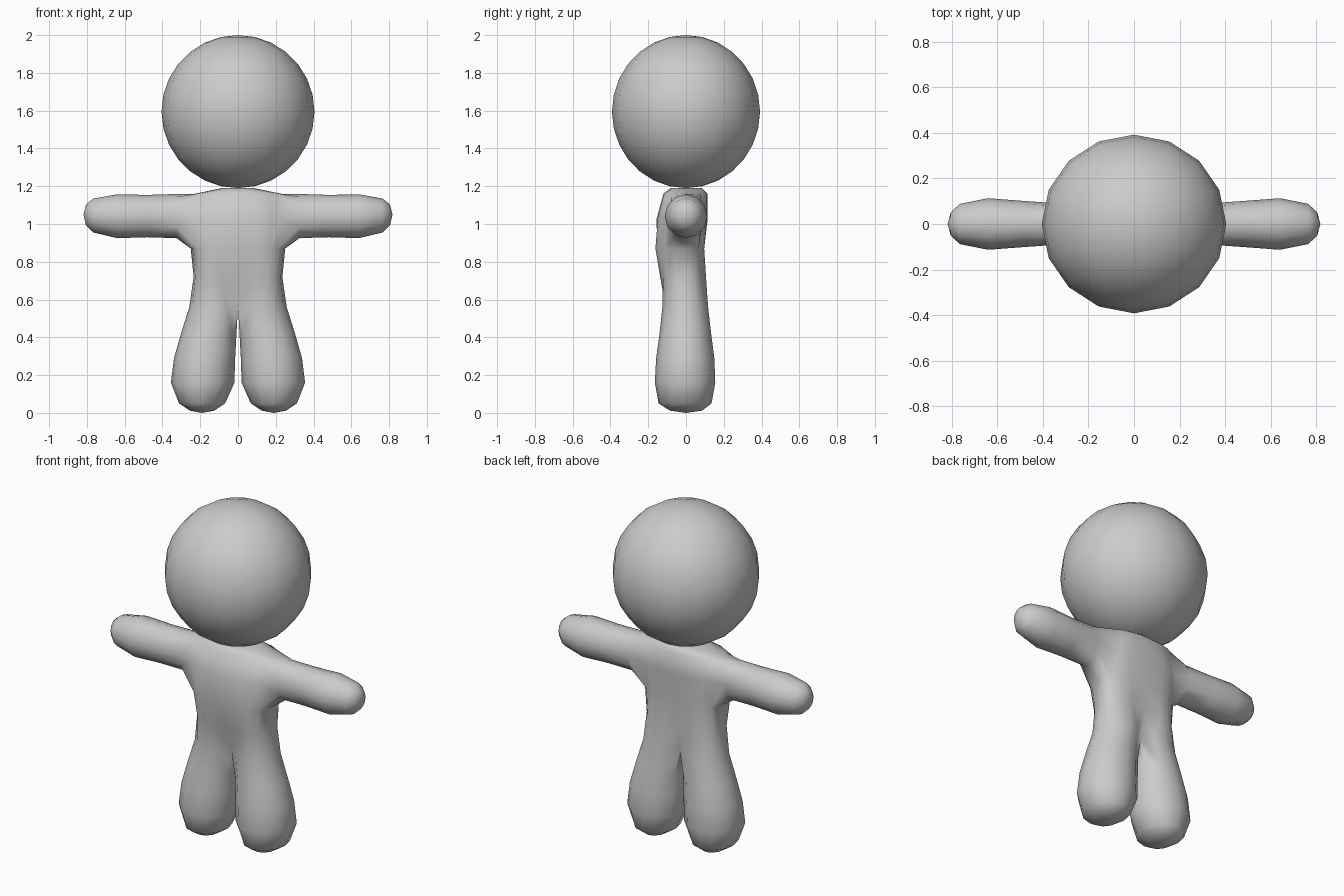
import bpy, bmesh
from math import sin, cos, radians

if "Cube" in bpy.data.objects:
    bpy.data.objects.remove(bpy.data.objects["Cube"])


def bridge(bm, a, b, closed=True):
    n = len(a)
    for i in range(n if closed else n - 1):
        j = (i + 1) % n
        bm.faces.new((a[i], a[j], b[j], b[i]))


def fan(bm, ring, co, closed=True):
    tip = bm.verts.new(co)
    n = len(ring)
    for i in range(n if closed else n - 1):
        bm.faces.new((ring[i], ring[(i + 1) % n], tip))


def power(v, p=0.75):
    return abs(v) ** p * (1 if v >= 0 else -1)


bm = bmesh.new()

# Leg: 12-sided rings (z, centre x, radius x, front y, back y), last one is the crotch
legs = []
for z, cx, rx, yf, yb in [
        (0.012, 0.19, 0.065, -0.085, 0.085),
        (0.05, 0.19, 0.122, -0.145, 0.135),
        (0.16, 0.187, 0.168, -0.165, 0.155),
        (0.29, 0.177, 0.162, -0.158, 0.15),
        (0.42, 0.155, 0.147, -0.14, 0.133),
        (0.56, 0.126, 0.132, -0.125, 0.117)]:
    ring = []
    for k in range(12):
        a = radians(30 * k)
        x = cx + rx * cos(a)
        if z > 0.5 and k in (5, 6, 7):
            x = 0
        y = sin(a) * (yb if sin(a) > 0 else -yf)
        ring.append(bm.verts.new((x, y, z)))
    legs.append(ring)
for a, b in zip(legs, legs[1:]):
    bridge(bm, a, b)
fan(bm, legs[0], (0.19, 0, 0.0))

# Torso: half rings (z, half width, front y, back y, centre groove)
torso = [[legs[-1][k] for k in range(-5, 6)]]
for z, w, yf, yb, g in [
        (0.72, 0.235, -0.142, 0.11, 0.78),
        (0.87, 0.25, -0.168, 0.10, 0.92),
        (1.03, 0.27, -0.155, 0.115, 1),
        (1.16, 0.23, -0.12, 0.115, 1),
        (1.19, 0.085, -0.08, 0.085, 1)]:
    ring = []
    for k in range(-5, 6):
        a = radians(18 * k)
        x = 0 if abs(k) == 5 else w * power(cos(a))
        y = power(sin(a)) * (yb if k > 0 else -yf) * (g if abs(k) == 5 else 1)
        ring.append(bm.verts.new((x, y, z)))
    torso.append(ring)
for i, (a, b) in enumerate(zip(torso, torso[1:])):
    if i in (2, 3):     # leave the arm opening
        bridge(bm, a[:4], b[:4], False)
        bridge(bm, a[7:], b[7:], False)
    else:
        bridge(bm, a, b, False)
fan(bm, torso[-1], (0, 0, 1.192), False)

# Arm: rings (x, centre z, radius y, radius z) grown from the opening
low, mid, top = torso[2], torso[3], torso[4]
prev = low[3:8] + [mid[7]] + top[3:8][::-1] + [mid[3]]
for x, zc, ry, rz in [
        (0.325, 1.042, 0.09, 0.117),
        (0.48, 1.042, 0.101, 0.112),
        (0.64, 1.041, 0.113, 0.116),
        (0.765, 1.045, 0.088, 0.09),
        (0.805, 1.048, 0.05, 0.055)]:
    ring = [bm.verts.new((x, ry * cos(radians(30 * i - 150)),
                          zc + rz * sin(radians(30 * i - 150))))
            for i in range(12)]
    # angle -90 is the underside; cos gives y from front to back
    bridge(bm, prev, ring)
    prev = ring
fan(bm, prev, (0.818, 0, 1.05))

# drop the unused middle-ring points inside the arm opening
bmesh.ops.delete(bm, geom=[v for v in bm.verts if not v.link_faces], context='VERTS')
bmesh.ops.recalc_face_normals(bm, faces=bm.faces)
mesh = bpy.data.meshes.new("body")
bm.to_mesh(mesh)
bm.free()
mesh.polygons.foreach_set("use_smooth", [True] * len(mesh.polygons))
body = bpy.data.objects.new("body", mesh)
bpy.context.collection.objects.link(body)
mirror = body.modifiers.new("mirror", 'MIRROR')
mirror.use_clip = True
mirror.merge_threshold = 0.0005

# Head
bpy.ops.mesh.primitive_uv_sphere_add(segments=16, ring_count=14, radius=1,
                                     location=(0, 0, 1.595))
head = bpy.context.object
head.name = "head"
head.scale = (0.405, 0.392, 0.405)
bpy.ops.object.shade_smooth()
